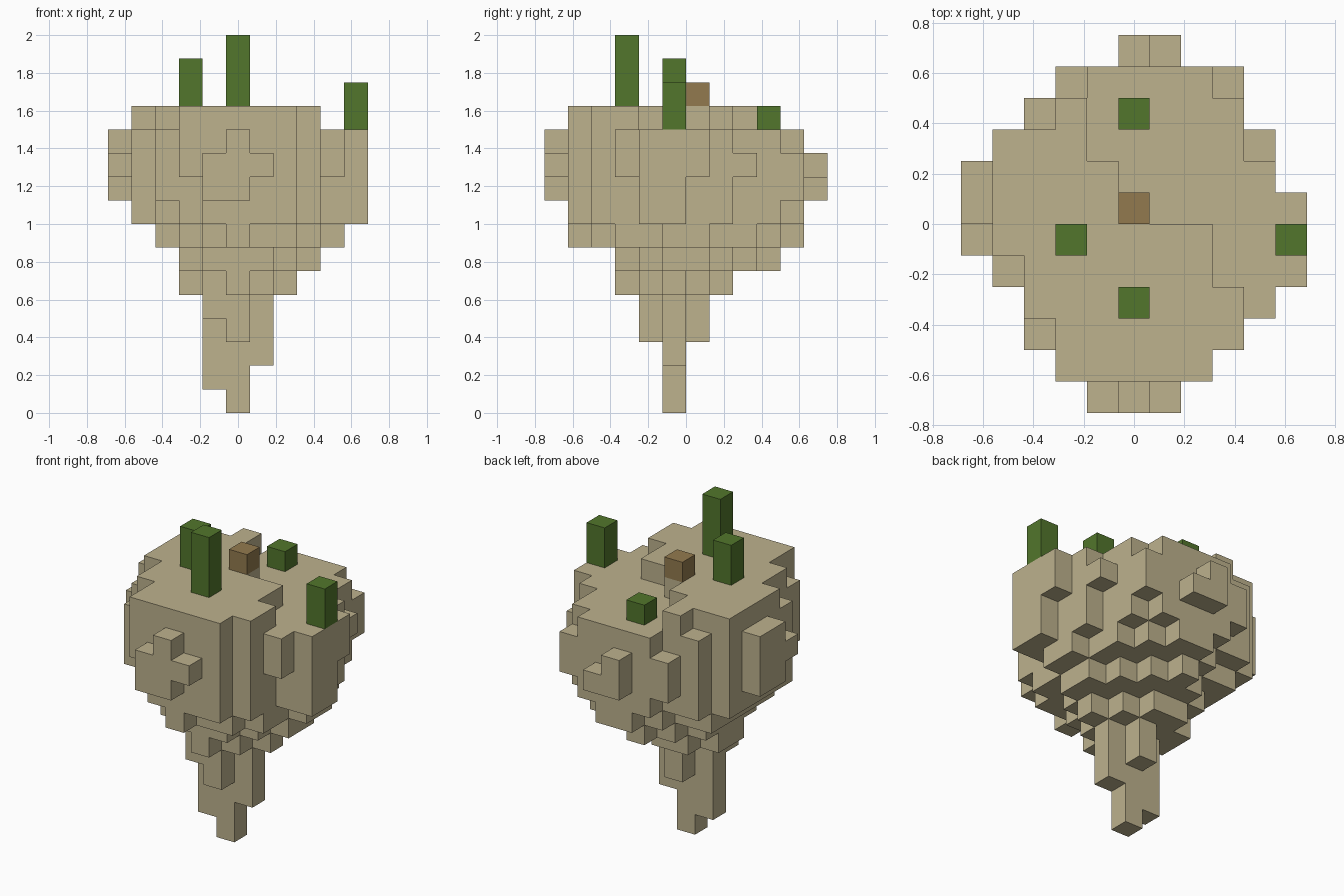
import bpy, bmesh
from mathutils import Vector

UNIT = 0.125  # edge of one block

default = bpy.data.objects.get("Cube")
if default:
    bpy.data.objects.remove(default, do_unlink=True)


def material(name, rgb):
    mat = bpy.data.materials.new(name)
    mat.use_nodes = True
    color = (*rgb, 1)
    mat.diffuse_color = color
    bsdf = mat.node_tree.nodes["Principled BSDF"]
    bsdf.inputs["Base Color"].default_value = color
    bsdf.inputs["Roughness"].default_value = 1
    return mat


def rows(start, spans, low, high):
    """Blocks for rows running backwards from row start, on levels low to high."""
    return {(x, start + j, z)
            for j, (left, right) in enumerate(spans)
            for x in range(left, right + 1)
            for z in range(low, high + 1)}


def column(x, y, low, high):
    return {(x, y, z) for z in range(low, high + 1)}


def build(name, cells, mat, solid):
    """Skin a set of blocks, leaving out faces buried in the solid."""
    bm = bmesh.new()
    verts = {}

    def corner(p):
        if p not in verts:
            verts[p] = bm.verts.new(Vector((p[0] - 0.5, p[1], p[2])) * UNIT)
        return verts[p]

    for cell in sorted(cells):
        for axis in range(3):
            u, v = (axis + 1) % 3, (axis + 2) % 3
            for side in (0, 1):
                near = list(cell)
                near[axis] += 1 if side else -1
                if tuple(near) in solid:
                    continue
                quad = []
                for du, dv in ((0, 0), (1, 0), (1, 1), (0, 1)):
                    p = list(cell)
                    p[axis] += side
                    p[u] += du
                    p[v] += dv
                    quad.append(corner(tuple(p)))
                bm.faces.new(quad if side else quad[::-1])
    mesh = bpy.data.meshes.new(name)
    bm.to_mesh(mesh)
    bm.free()
    mesh.materials.append(mat)
    obj = bpy.data.objects.new(name, mesh)
    bpy.context.collection.objects.link(obj)


stone = material("sandy_stone", (0.51, 0.445, 0.27))
grass = material("grass_green", (0.084, 0.181, 0.025))
wood = material("wood_brown", (0.29, 0.195, 0.077))

# Raised front-left half of the plateau, with the pedestal for the stump
plateau = rows(-5, [(-2, 2), (-2, 3), (-3, 3), (-3, 2), (-4, 2),
                    (-4, 0), (-4, -1), (-4, -2), (-2, -2)], 12, 12)

# Wide rock body
body = rows(-5, [(-1, 2), (-2, 3), (-3, 3), (-4, 5), (-4, 5),
                 (-4, 4), (-4, 4), (-4, 3), (-3, 3), (-1, 2)], 8, 11)

# Outcrops on the front, back, right and left of the body
outcrops = (
    column(0, -6, 9, 11) | column(-1, -6, 9, 10) | column(1, -6, 10, 10)
    | column(0, 5, 9, 10) | column(1, 5, 9, 9)
    | column(-2, 4, 9, 10) | column(3, 4, 9, 10)
    | column(5, 0, 10, 11) | column(4, 2, 10, 10) | column(4, -3, 10, 11)
    | column(-5, 1, 9, 11) | column(-5, 0, 9, 11) | column(-5, -1, 10, 10)
    | column(-2, -5, 10, 11) | column(-3, -4, 9, 11))

# Stepped underside
underside = (
    rows(-5, [(0, 0), (-1, 2), (-2, 3), (-3, 3), (-3, 4),
              (-3, 4), (-3, 3), (-3, 3), (-1, 2), (0, 1)], 7, 7)
    | rows(-3, [(-1, 1), (-2, 2), (-2, 3), (-2, 3), (-2, 2),
                (-1, 1), (0, 0)], 6, 6)
    | rows(-3, [(0, 0), (-1, 1), (-2, 2), (-2, 1), (-1, 0)], 5, 5))

# Narrow hanging tip
tip = (rows(-2, [(0, 0), (-1, 1), (0, 0)], 3, 4)
       | column(-1, -2, 4, 4)
       | rows(-1, [(-1, 1)], 2, 2)
       | rows(-1, [(-1, 0)], 1, 1)
       | column(0, -1, 0, 0))

parts = {"plateau": plateau, "rock_body": body, "outcrops": outcrops,
         "stepped_underside": underside, "hanging_tip": tip}
rock = set().union(*parts.values())
for name, cells in parts.items():
    build(name, cells, stone, rock)

# Plants and stump
plants = {"front_plant": column(0, -3, 13, 15),
          "right_side_plant": column(5, -1, 12, 13),
          "left_side_plant": column(-2, -1, 13, 14),
          "back_plant": column(0, 3, 12, 12)}
for name, cells in plants.items():
    build(name, cells, grass, cells)
stump = column(0, 0, 13, 13)
build("stump", stump, wood, stump)
